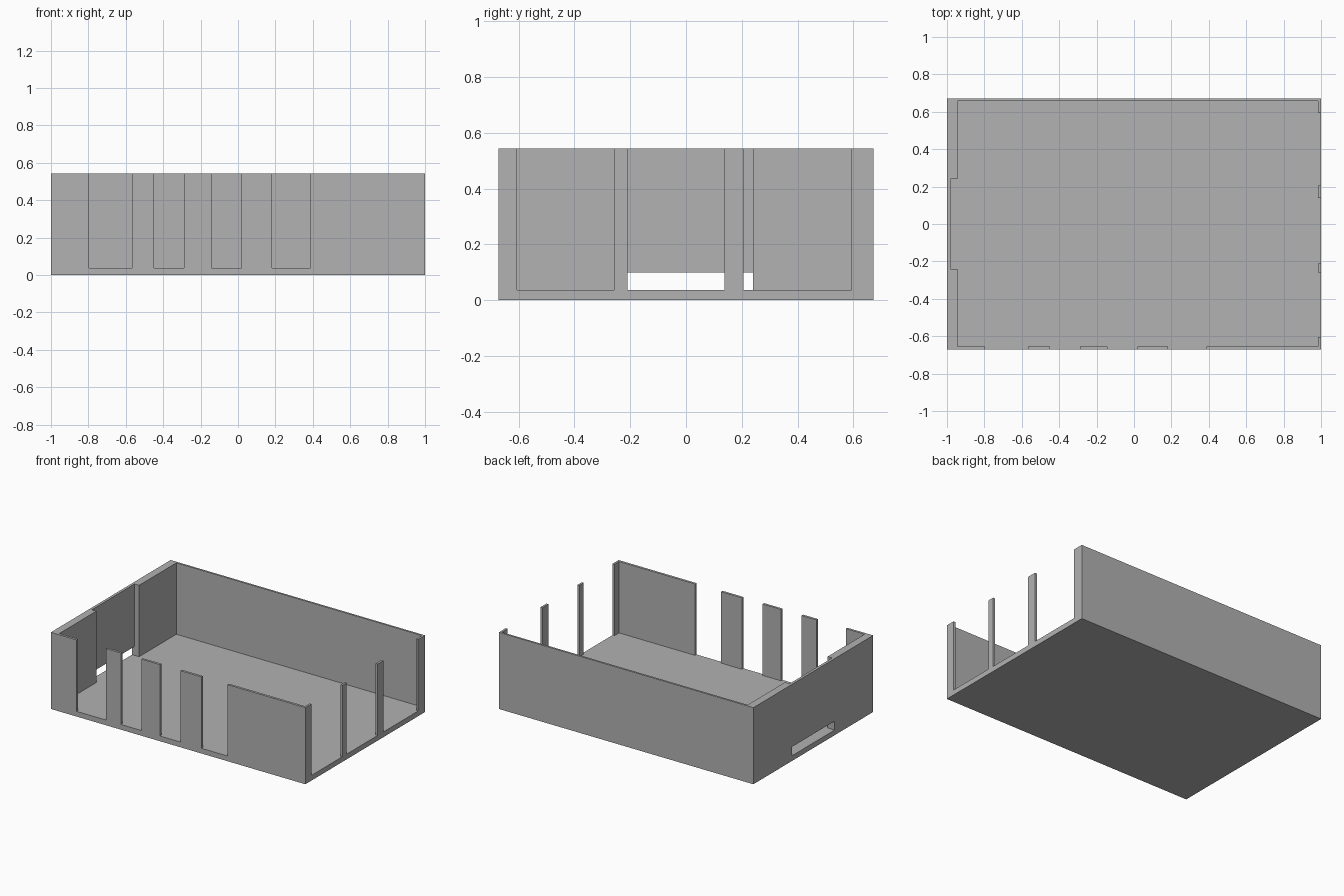
import bpy

cube = bpy.data.objects.get("Cube")
if cube:
    bpy.data.objects.remove(cube, do_unlink=True)

HALF_Y, TOP, FLOOR = 0.672, 0.544, 0.037
OVER = 0.8  # cutter height above the rim

grey = bpy.data.materials.new("plain grey")
grey.use_nodes = True
colour = (0.445, 0.445, 0.445, 1)
grey.diffuse_color = colour
grey.node_tree.nodes["Principled BSDF"].inputs["Base Color"].default_value = colour


def box(name, x, y, z):
    """Box from (min, max) spans on each axis."""
    spans = (x, y, z)
    bpy.ops.mesh.primitive_cube_add(size=1, location=[sum(s) / 2 for s in spans])
    ob = bpy.context.object
    ob.name = name
    ob.scale = [s[1] - s[0] for s in spans]
    bpy.ops.object.transform_apply(location=True, rotation=False, scale=True)
    ob.data.materials.append(grey)
    return ob


# Solid block that becomes the floor and the four walls
shell = box("open_room_shell", (-1, 1), (-HALF_Y, HALF_Y), (0, TOP))

# Interior, recess in the thick wall, and low slot through it
cutters = [
    box("interior_cutter", (-0.945, 0.985), (-0.655, 0.658), (FLOOR, OVER)),
    box("recess_cutter", (-0.981, -0.8), (-0.24, 0.24), (FLOOR, OVER)),
    box("slot_cutter", (-1.1, -0.8), (-0.24, 0.24), (FLOOR, 0.1)),
]

# Full-height openings in the front wall
for x in ((-0.797, -0.566), (-0.449, -0.288), (-0.143, 0.018), (0.183, 0.388)):
    cutters.append(box("front_opening_cutter", x, (-0.8, -0.5), (FLOOR, OVER)))

# Full-height openings in the left wall, leaving thin posts
for y in ((-0.605, -0.258), (-0.21, 0.138), (0.206, 0.594)):
    cutters.append(box("side_opening_cutter", (0.9, 1.1), y, (FLOOR, OVER)))

# Carve everything out of the block, then drop the cutters
bpy.context.view_layer.objects.active = shell
for cutter in cutters:
    cutter.hide_render = True
    mod = shell.modifiers.new(cutter.name, "BOOLEAN")
    mod.operation = "DIFFERENCE"
    mod.solver = "EXACT"
    mod.object = cutter
    bpy.ops.object.modifier_apply(modifier=mod.name)
    bpy.data.objects.remove(cutter, do_unlink=True)
